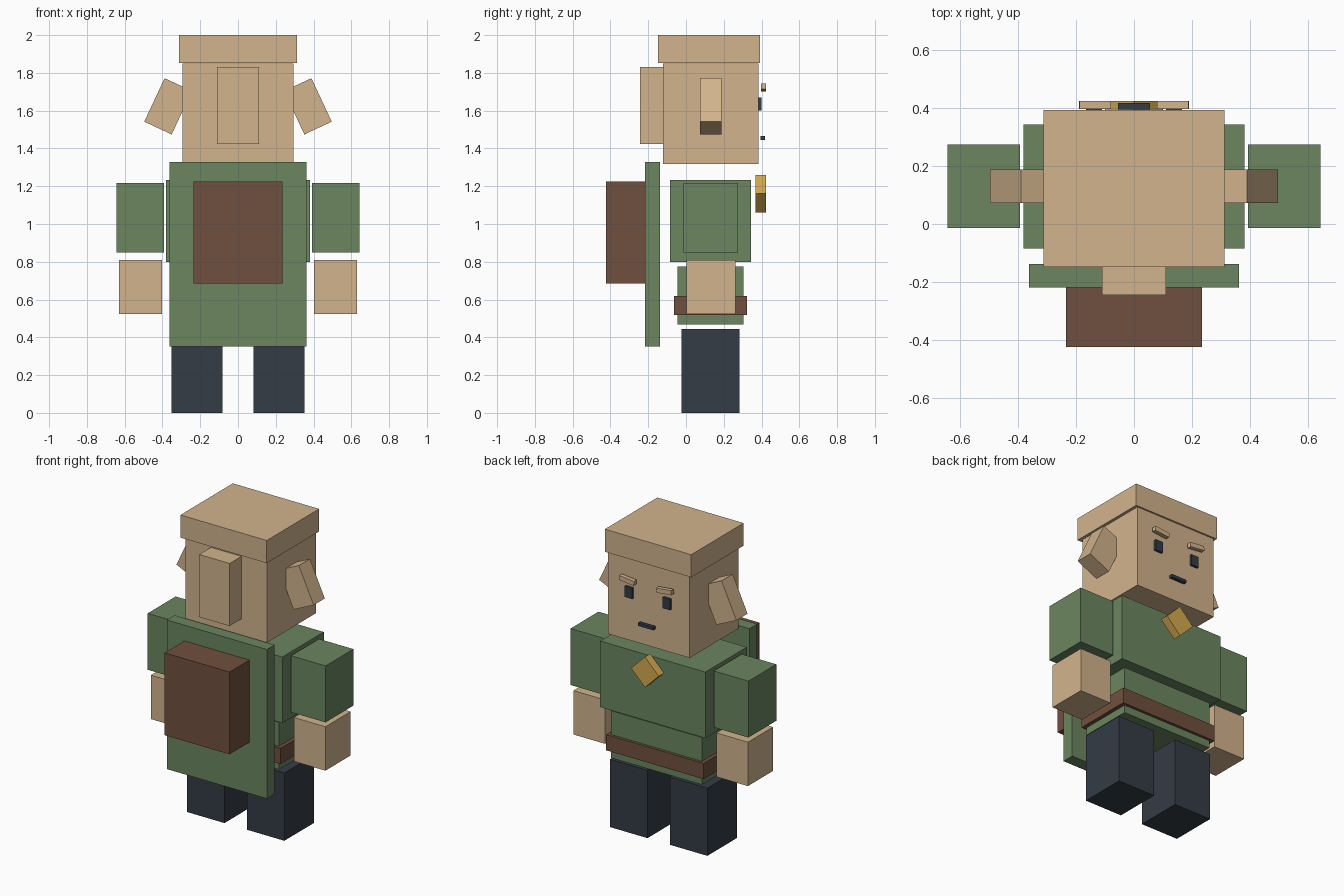
import bpy
import math


def linear(c):
    c /= 255
    return c / 12.92 if c <= 0.04045 else ((c + 0.055) / 1.055) ** 2.4


def material(name, rgb):
    m = bpy.data.materials.new(name)
    m.diffuse_color = (*[linear(c) for c in rgb], 1)
    return m


tan = material("tan", (210, 180, 141))
green = material("green", (107, 134, 96))
brown = material("brown", (112, 80, 62))
slate = material("dark slate", (52, 60, 69))
gold = material("gold", (212, 170, 80))


def box(name, mat, x, y, z, tilt=0):
    """Box from (min, max) ranges, tilted in degrees about its own y axis."""
    ranges = (x, y, z)
    bpy.ops.mesh.primitive_cube_add(
        size=1, location=[(a + b) / 2 for a, b in ranges],
        rotation=(0, math.radians(tilt), 0))
    ob = bpy.context.object
    ob.name = name
    ob.scale = [b - a for a, b in ranges]
    ob.data.materials.append(mat)
    return ob


def pair(name, mat, x, y, z, tilt=0):
    """The same box on both sides of the body."""
    box("right_" + name, mat, x, y, z, tilt)
    box("left_" + name, mat, (-x[1], -x[0]), y, z, -tilt)


# Head, cap of hair and the lock hanging behind
box("head", tan, (-0.295, 0.295), (-0.122, 0.383), (1.317, 1.85))
box("hair_cap", tan, (-0.312, 0.312), (-0.149, 0.392), (1.852, 2.0))
box("back_hair", tan, (-0.11, 0.11), (-0.244, -0.122), (1.423, 1.832))
pair("ear", tan, (0.29, 0.45), (0.073, 0.188), (1.496, 1.75), -25)

# Face
pair("eye", slate, (0.11, 0.165), (0.38, 0.4), (1.60, 1.67))
pair("brow", tan, (0.081, 0.189), (0.396, 0.423), (1.708, 1.738), -6)
box("mouth", slate, (-0.055, 0.055), (0.395, 0.417), (1.446, 1.466))

# Torso, waist and belt
box("chest", green, (-0.38, 0.38), (-0.085, 0.343), (0.80, 1.232))
box("waist", green, (-0.328, 0.328), (-0.045, 0.304), (0.467, 0.775))
box("belt", brown, (-0.353, 0.353), (-0.064, 0.322), (0.517, 0.62))
box("brooch", gold, (-0.0705, 0.0705), (0.369, 0.424), (1.09, 1.231), 45)

# Cloak and pack
box("cloak", green, (-0.362, 0.362), (-0.218, -0.138), (0.352, 1.327))
box("backpack", brown, (-0.235, 0.235), (-0.423, -0.218), (0.686, 1.224))

# Arms and legs
pair("sleeve", green, (0.393, 0.643), (-0.014, 0.274), (0.848, 1.217))
pair("hand", tan, (0.403, 0.631), (0.002, 0.262), (0.523, 0.81))
pair("leg", slate, (0.081, 0.352), (-0.024, 0.282), (0.0, 0.443))
